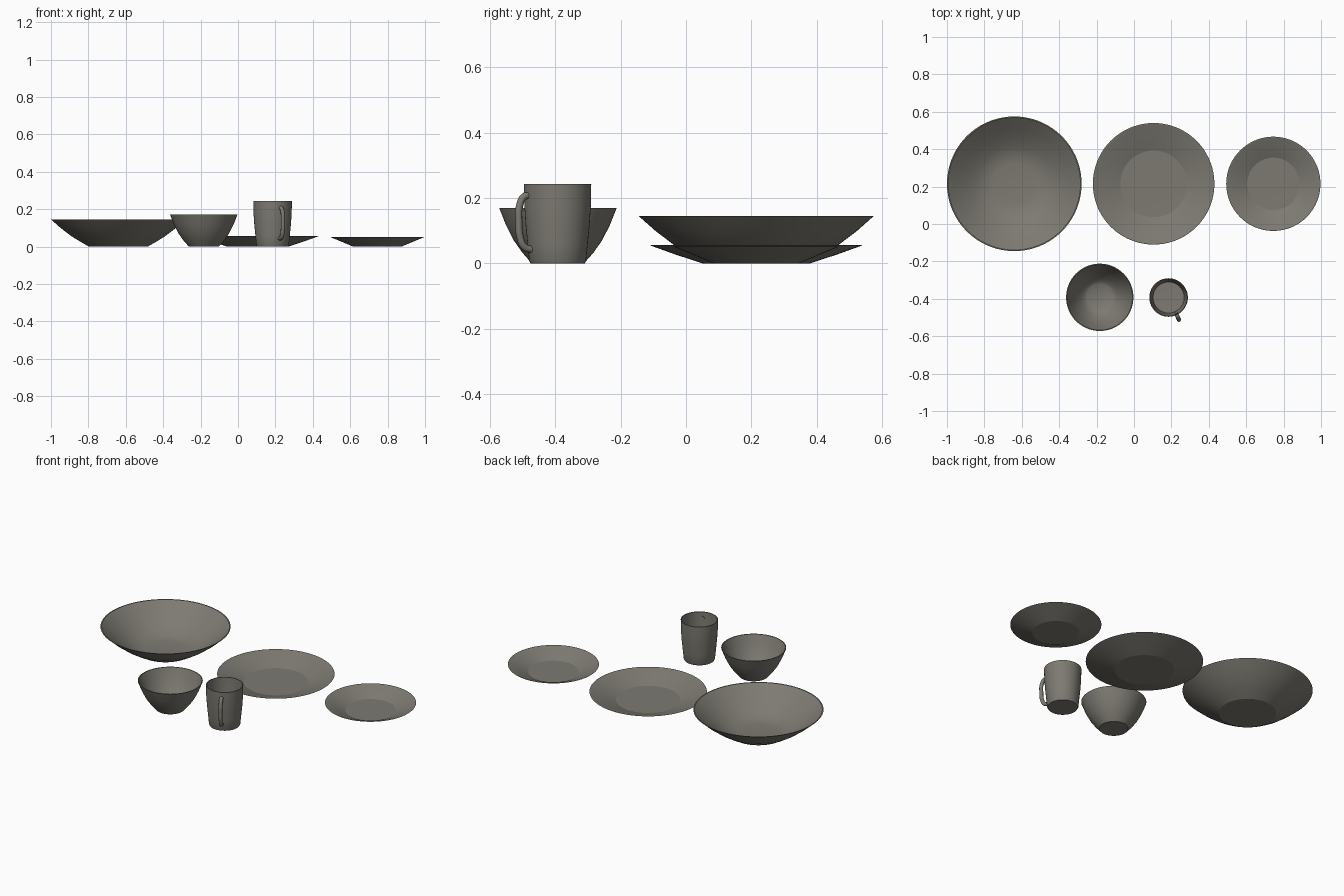
import bpy, bmesh, math
from mathutils import Vector

if "Cube" in bpy.data.objects:
    bpy.data.objects.remove(bpy.data.objects["Cube"])

# One warm grey glaze for the whole set
glaze = bpy.data.materials.new("warm_grey_glaze")
glaze.diffuse_color = (0.205, 0.195, 0.168, 1.0)
glaze.use_nodes = True
glaze.node_tree.nodes["Principled BSDF"].inputs["Base Color"].default_value = glaze.diffuse_color


def smooth(ob, angle):
    bpy.ops.object.select_all(action='DESELECT')
    ob.select_set(True)
    bpy.context.view_layer.objects.active = ob
    bpy.ops.object.shade_smooth_by_angle(angle=math.radians(angle))


def lathe(name, x, y, profile, crease, sides=72):
    """Spin (radius, z) points, which start and end on the axis."""
    bm = bmesh.new()
    rings = []
    for r, z in profile:
        if r == 0:
            rings.append([bm.verts.new((0, 0, z))] * sides)
        else:
            rings.append([bm.verts.new((r * math.cos(a), r * math.sin(a), z))
                          for a in (2 * math.pi * i / sides for i in range(sides))])
    for lo, hi in zip(rings, rings[1:]):
        for i in range(sides):
            j = (i + 1) % sides
            bm.faces.new(dict.fromkeys((lo[i], lo[j], hi[j], hi[i])))
    bmesh.ops.recalc_face_normals(bm, faces=bm.faces)
    me = bpy.data.meshes.new(name)
    bm.to_mesh(me)
    bm.free()
    me.materials.append(glaze)
    ob = bpy.data.objects.new(name, me)
    bpy.context.collection.objects.link(ob)
    ob.location = (x, y, 0)
    smooth(ob, crease)
    return ob


# Large serving bowl
lathe("serving_bowl", -0.64, 0.215, [
    (0, 0), (0.158, 0), (0.205, 0.027), (0.25, 0.055), (0.307, 0.098), (0.36, 0.145),
    (0.354, 0.145), (0.301, 0.102), (0.245, 0.060), (0.2, 0.033), (0.155, 0.012),
    (0.11, 0.006), (0, 0.005)], 22)

# Dinner plate and side plate
lathe("dinner_plate", 0.105, 0.215, [
    (0, 0), (0.165, 0), (0.25, 0.028), (0.325, 0.055),
    (0.321, 0.056), (0.25, 0.033), (0.178, 0.007), (0, 0.006)], 14)
lathe("side_plate", 0.745, 0.215, [
    (0, 0), (0.13, 0), (0.192, 0.026), (0.252, 0.051),
    (0.248, 0.052), (0.192, 0.031), (0.14, 0.007), (0, 0.006)], 14)

# Small deep bowl
lathe("cereal_bowl", -0.183, -0.392, [
    (0, 0), (0.08, 0), (0.109, 0.033), (0.135, 0.07), (0.159, 0.117), (0.18, 0.17),
    (0.175, 0.17), (0.154, 0.119), (0.13, 0.073), (0.104, 0.038), (0.085, 0.018),
    (0.07, 0.009), (0, 0.006)], 30)

# Mug body
mx, my = 0.185, -0.393
lathe("mug_body", mx, my, [
    (0, 0), (0.083, 0), (0.087, 0.008), (0.092, 0.06), (0.098, 0.12), (0.102, 0.18),
    (0.103, 0.243), (0.098, 0.243), (0.097, 0.18), (0.093, 0.12), (0.087, 0.06),
    (0.083, 0.012), (0, 0.008)], 32)

# Mug handle: round tube along a C-shaped path, turned to the front right
out = Vector((math.cos(math.radians(-65)), math.sin(math.radians(-65)), 0))
path = [(0.094, 0.207), (0.112, 0.205), (0.128, 0.178), (0.131, 0.13),
        (0.127, 0.082), (0.112, 0.05), (0.088, 0.042)]
cu = bpy.data.curves.new("mug_handle", 'CURVE')
cu.dimensions = '3D'
cu.bevel_depth = 0.011
cu.bevel_resolution = 3
cu.resolution_u = 6
cu.use_fill_caps = True
sp = cu.splines.new('BEZIER')
sp.bezier_points.add(len(path) - 1)
for p, (r, z) in zip(sp.bezier_points, path):
    p.co = Vector((mx, my, z)) + out * r
    p.handle_left_type = p.handle_right_type = 'AUTO'
cu.materials.append(glaze)
handle = bpy.data.objects.new("mug_handle", cu)
bpy.context.collection.objects.link(handle)
bpy.ops.object.select_all(action='DESELECT')
handle.select_set(True)
bpy.context.view_layer.objects.active = handle
bpy.ops.object.convert(target='MESH')
smooth(bpy.context.view_layer.objects.active, 50)
